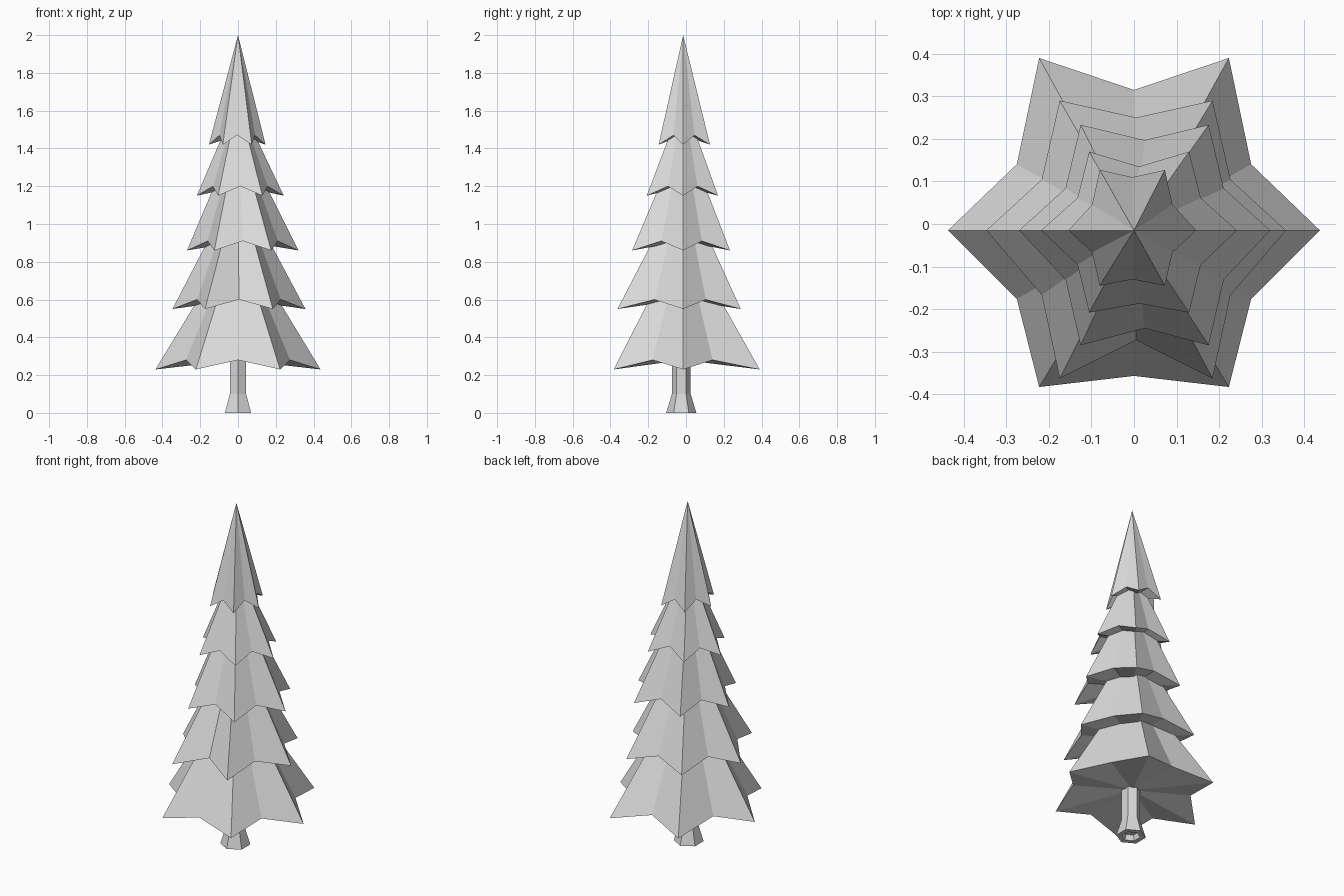
import bpy
import bmesh
from math import sin, cos, pi

AXIS_Y = -0.015

cube = bpy.data.objects.get("Cube")
if cube:
    bpy.data.objects.remove(cube)

grey = bpy.data.materials.new("light grey")
grey.use_nodes = True
colour = (0.7, 0.7, 0.7, 1)
grey.diffuse_color = colour
grey.node_tree.nodes["Principled BSDF"].inputs["Base Color"].default_value = colour


def finish(name, bm):
    bmesh.ops.recalc_face_normals(bm, faces=bm.faces)
    mesh = bpy.data.meshes.new(name)
    bm.to_mesh(mesh)
    bm.free()
    mesh.materials.append(grey)
    obj = bpy.data.objects.new(name, mesh)
    bpy.context.collection.objects.link(obj)
    return obj


def star_tier(name, z, apex_z, cx, w, back, front, notch_back, notch_front):
    """Six drooping tips with raised notches between, closed below."""
    tip_x = w * 0.51
    side = w * 0.63
    low, high = z, z + 0.05
    right_half = [
        (0, notch_front, high),
        (tip_x, front, low),
        (side, front * 0.46, high),
        (w, AXIS_Y, low),
        (side, back * 0.36, high),
        (tip_x, back, low),
        (0, notch_back, high),
    ]
    # Mirror the inner five points to complete the star
    rim = [(cx + x, y, h) for x, y, h in right_half]
    rim += [(cx - x, y, h) for x, y, h in reversed(right_half[1:-1])]
    bm = bmesh.new()
    ring = [bm.verts.new(p) for p in rim]
    top = bm.verts.new((0, AXIS_Y, apex_z))
    under = bm.verts.new((cx, AXIS_Y, high))
    for a, b in zip(ring, ring[1:] + ring[:1]):
        bm.faces.new((a, b, top))
        bm.faces.new((b, a, under))
    finish(name, bm)


# Branch tiers, bottom to top
tiers = [
    ("bottom_branches", 0.23, 0.95, 0, 0.437, 0.39, -0.383, 0.315, -0.357),
    ("lower_branches", 0.55, 1.22, 0.005, 0.352, 0.29, -0.363, 0.25, -0.273),
    ("middle_branches", 0.86, 1.5, 0.025, 0.295, 0.233, -0.285, 0.197, -0.245),
    ("upper_branches", 1.15, 1.66, 0.012, 0.23, 0.17, -0.208, 0.135, -0.187),
    ("top_branches", 1.42, 2.0, -0.004, 0.15, 0.127, -0.145, 0.11, -0.13),
]
for tier in tiers:
    star_tier(*tier)

# Hexagonal trunk with a flared foot and a recessed underside
bm = bmesh.new()
rings = []
for r, z in [(0.04, 0.03), (0.05, 0), (0.08, 0), (0.05, 0.1), (0.05, 0.3)]:
    rings.append([bm.verts.new((r * sin(i * pi / 3),
                                AXIS_Y - 0.01 + r * cos(i * pi / 3), z))
                  for i in range(6)])
for low, high in zip(rings, rings[1:]):
    for i in range(6):
        j = (i + 1) % 6
        bm.faces.new((low[i], low[j], high[j], high[i]))
bm.faces.new(rings[0])
bm.faces.new(rings[-1])
finish("trunk", bm)
